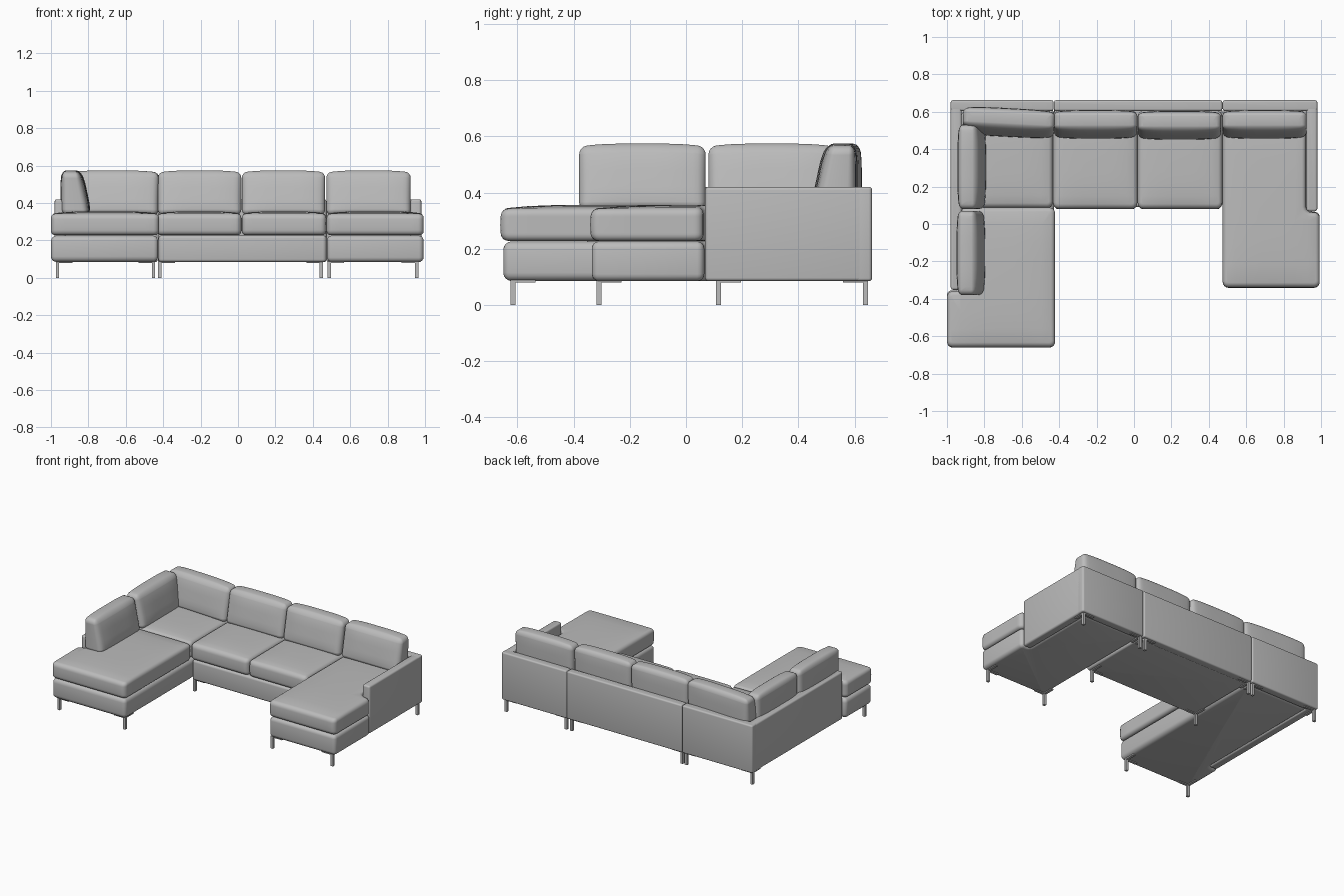
import bpy, bmesh, math
from mathutils import Vector, Matrix

if "Cube" in bpy.data.objects:
    bpy.data.objects.remove(bpy.data.objects["Cube"])


def material(name, value):
    m = bpy.data.materials.new(name)
    m.use_nodes = True
    col = (value, value, value, 1)
    m.diffuse_color = col
    m.node_tree.nodes["Principled BSDF"].inputs["Base Color"].default_value = col
    return m


fabric = material("grey fabric", 0.5)
metal = material("grey metal", 0.5)


def finish(name, bm, mat):
    bmesh.ops.recalc_face_normals(bm, faces=bm.faces[:])
    me = bpy.data.meshes.new(name)
    bm.to_mesh(me)
    bm.free()
    ob = bpy.data.objects.new(name, me)
    bpy.context.collection.objects.link(ob)
    me.materials.append(mat)
    bpy.ops.object.select_all(action='DESELECT')
    bpy.context.view_layer.objects.active = ob
    ob.select_set(True)
    bpy.ops.object.shade_smooth_by_angle(angle=math.radians(40))
    return ob


def rect(x0, x1, y0, y1):
    return [(x0, y0), (x1, y0), (x1, y1), (x0, y1)]


def soft_block(outline, z0, z1, corner, edge):
    """Extruded outline with rounded corners and rounded top and bottom rims."""
    bm = bmesh.new()
    base = bm.faces.new([bm.verts.new((x, y, z0)) for x, y in outline])
    ext = bmesh.ops.extrude_face_region(bm, geom=[base])
    top = [v for v in ext["geom"] if isinstance(v, bmesh.types.BMVert)]
    bmesh.ops.translate(bm, verts=top, vec=(0, 0, z1 - z0))
    bmesh.ops.recalc_face_normals(bm, faces=bm.faces[:])
    upright = [e for e in bm.edges if abs(e.verts[0].co.z - e.verts[1].co.z) > 1e-5]
    bmesh.ops.bevel(bm, geom=upright, offset=corner, segments=4, profile=0.5, affect='EDGES')
    rims = [e for e in bm.edges if abs(e.verts[0].co.z - e.verts[1].co.z) < 1e-5]
    bmesh.ops.bevel(bm, geom=rims, offset=edge, segments=4, profile=0.5, affect='EDGES')
    return bm


def bounds(bm):
    lo = Vector([min(v.co[i] for v in bm.verts) for i in range(3)])
    hi = Vector([max(v.co[i] for v in bm.verts) for i in range(3)])
    return lo, hi


def slice_grid(bm, counts):
    """Adds evenly spaced loops so that flat sides can bulge."""
    lo, hi = bounds(bm)
    for axis, n in enumerate(counts):
        normal = Vector([float(i == axis) for i in range(3)])
        for k in range(1, n):
            bmesh.ops.bisect_plane(bm, geom=bm.verts[:] + bm.edges[:] + bm.faces[:],
                                   plane_co=lo.lerp(hi, k / n), plane_no=normal, dist=1e-5)


def unit(bm):
    lo, hi = bounds(bm)
    return (lo + hi) / 2, (hi - lo) / 2


def seat(name, outline, z0=0.228, z1=0.342, crown=0.014):
    bm = soft_block(outline, z0, z1, 0.03, 0.022)
    slice_grid(bm, (8, 8, 4))
    c, h = unit(bm)
    for v in bm.verts:
        u, w, t = [(v.co[i] - c[i]) / h[i] for i in range(3)]
        if t > 0:
            v.co.z += crown * t * (1 - u ** 4) * (1 - w ** 4)
        # Waist of the side walls swells a little
        v.co.y -= 0.006 * (1 - t * t) * max(0, -w) ** 6
    return finish(name, bm, fabric)


def block(name, outline, z0=0.085, z1=0.226, corner=0.02, edge=0.015):
    return finish(name, soft_block(outline, z0, z1, corner, edge), fabric)


def back_cushion(name, centre, length, turn):
    """Plump cushion, wide at the foot, with its front leaning backwards."""
    depth, z0, z1 = 0.135, 0.338, 0.562
    bm = soft_block(rect(-length / 2, length / 2, -depth / 2, depth / 2), z0, z1, 0.028, 0.026)
    slice_grid(bm, (10, 2, 8))
    c, h = unit(bm)
    for v in bm.verts:
        u, w, t = [(v.co[i] - c[i]) / h[i] for i in range(3)]
        side = (1 - u ** 4) * (1 - t ** 4)
        front = (1 - w) / 2
        v.co.y += 0.05 * front * (t + 1) / 2 - 0.018 * front * side
        v.co.y += 0.012 * (1 - front) * side
        if t > 0:
            v.co.z += 0.012 * t * (1 - u ** 4)
    bm.transform(Matrix.Translation((centre[0], centre[1], 0)) @ Matrix.Rotation(math.radians(turn), 4, 'Z'))
    return finish(name, bm, fabric)


# Upholstered bases
block("right_chaise_base", [(-1, -0.65), (-0.427, -0.65), (-0.427, 0.615), (-0.93, 0.615),
                            (-0.93, -0.355), (-1, -0.355)], corner=0.025, edge=0.03)
block("middle_base", rect(-0.425, 0.473, 0.09, 0.62))
block("left_chaise_base", [(0.476, -0.335), (0.992, -0.335), (0.992, 0.065), (0.93, 0.065),
                           (0.93, 0.615), (0.476, 0.615)], corner=0.025, edge=0.025)

# Back rail in three sections, and the two side panels
for label, x0, x1 in (("right", -0.98, -0.43), ("middle", -0.428, 0.472), ("left", 0.474, 0.98)):
    block(label + "_back_rail", rect(x0, x1, 0.605, 0.662), 0.085, 0.42, 0.012, 0.01)
block("right_side_panel", rect(-0.98, -0.922, -0.352, 0.65), 0.085, 0.42, 0.014, 0.012)
block("left_side_panel", rect(0.922, 0.98, 0.068, 0.65), 0.085, 0.42, 0.014, 0.012)

# Seat cushions
seat("right_chaise_seat", [(-1, -0.655), (-0.422, -0.655), (-0.422, 0.088), (-0.925, 0.088),
                           (-0.925, -0.36), (-1, -0.36)])
seat("corner_seat", rect(-0.925, -0.434, 0.09, 0.605))
seat("middle_seat_right", rect(-0.432, 0.018, 0.085, 0.605))
seat("middle_seat_left", rect(0.02, 0.472, 0.085, 0.605))
seat("left_chaise_seat", [(0.474, -0.335), (0.993, -0.335), (0.993, 0.062), (0.92, 0.062),
                          (0.92, 0.605), (0.474, 0.605)])

# Back cushions
back_cushion("back_cushion_corner", (-0.67, 0.54), 0.49, -3)
back_cushion("back_cushion_mid_right", (-0.205, 0.53), 0.445, 0)
back_cushion("back_cushion_mid_left", (0.243, 0.525), 0.445, 0)
back_cushion("back_cushion_left", (0.698, 0.53), 0.45, 0)
back_cushion("side_cushion_rear", (-0.865, 0.305), 0.45, 90)
back_cushion("side_cushion_front", (-0.87, -0.155), 0.45, 90)


def box(bm, x0, x1, y0, y1, z0, z1):
    size = (abs(x1 - x0), abs(y1 - y0), z1 - z0)
    mid = ((x0 + x1) / 2, (y0 + y1) / 2, (z0 + z1) / 2)
    bmesh.ops.create_cube(bm, size=1, matrix=Matrix.Translation(mid) @ Matrix.Diagonal((*size, 1)))


def leg(name, x, y, dx, dy):
    """Square post with a flat corner bracket pointing inwards."""
    bm = bmesh.new()
    r = 0.009
    box(bm, x - r, x + r, y - r, y + r, 0, 0.088)
    box(bm, x - dx * r, x + dx * 0.08, y - r, y + r, 0.079, 0.088)
    box(bm, x - r, x + r, y - dy * r, y + dy * 0.08, 0.079, 0.088)
    finish(name, bm, metal)


# Four legs under each section
for label, x0, x1, y0 in (("right", -0.965, -0.452, -0.615), ("middle", -0.418, 0.445, 0.115),
                          ("left", 0.487, 0.955, -0.31)):
    for sx, x, dx in (("right", x0, 1), ("left", x1, -1)):
        leg(f"{label}_front_leg_{sx}", x, y0, dx, 1)
        leg(f"{label}_rear_leg_{sx}", x, 0.638, dx, -1)
